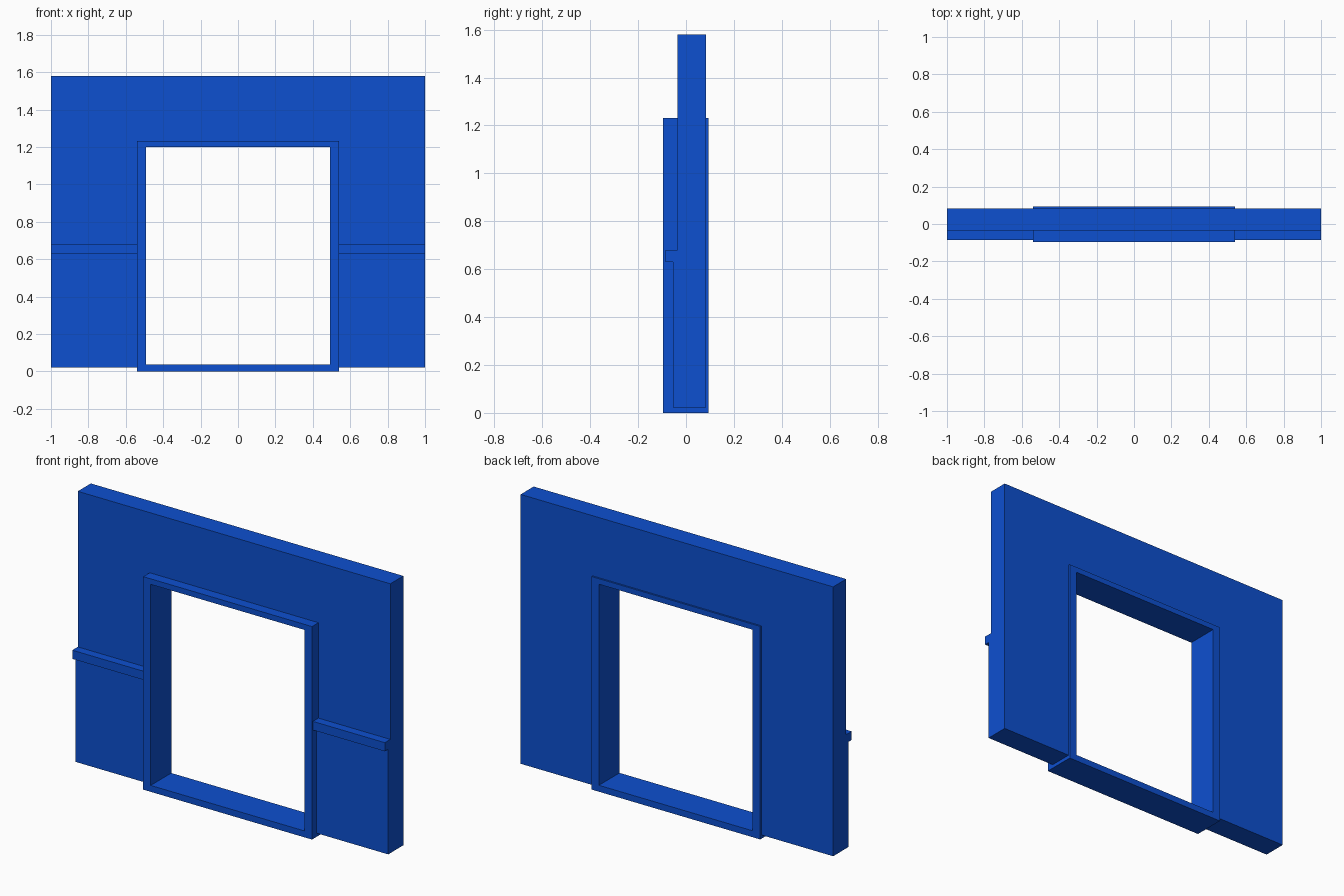
import bpy, bmesh

cube = bpy.data.objects.get("Cube")
if cube:
    bpy.data.objects.remove(cube, do_unlink=True)

# Single blue paint
blue = bpy.data.materials.new("blue_paint")
blue.use_nodes = True
colour = (0.004, 0.08, 0.63, 1)
blue.diffuse_color = colour
blue.node_tree.nodes["Principled BSDF"].inputs["Base Color"].default_value = colour


def add_object(name, bm):
    bmesh.ops.recalc_face_normals(bm, faces=bm.faces)
    mesh = bpy.data.meshes.new(name)
    bm.to_mesh(mesh)
    bm.free()
    mesh.materials.append(blue)
    obj = bpy.data.objects.new(name, mesh)
    bpy.context.collection.objects.link(obj)
    return obj


def extrude_profile(name, points, half_width):
    """Extrude a closed (y, z) profile across x."""
    bm = bmesh.new()
    face = bm.faces.new([bm.verts.new((-half_width, y, z)) for y, z in points])
    ext = bmesh.ops.extrude_face_region(bm, geom=[face])
    verts = [v for v in ext["geom"] if isinstance(v, bmesh.types.BMVert)]
    bmesh.ops.translate(bm, verts=verts, vec=(2 * half_width, 0, 0))
    return add_object(name, bm)


def rect(y0, y1, z0, z1):
    return [(y0, z0), (y1, z0), (y1, z1), (y0, z1)]


def cut(obj, half_width, profile):
    """Cut a through-opening and discard the cutter."""
    cutter = extrude_profile("opening_cutter", profile, half_width)
    cutter.hide_render = True
    mod = obj.modifiers.new("opening", "BOOLEAN")
    mod.operation = "DIFFERENCE"
    mod.solver = "EXACT"
    mod.object = cutter
    bpy.context.view_layer.objects.active = obj
    bpy.ops.object.modifier_apply(modifier=mod.name)
    bpy.data.objects.remove(cutter, do_unlink=True)


# Wall with thicker wainscot and a chair rail in its profile
wall_back, wall_front, wainscot, rail = 0.083, -0.036, -0.055, -0.086
wall = extrude_profile("wall", [
    (wall_back, 0.022), (wall_back, 1.58), (wall_front, 1.58),
    (wall_front, 0.68), (rail, 0.68), (rail, 0.63),
    (wainscot, 0.63), (wainscot, 0.022)], 1.0)
cut(wall, 0.515, rect(-0.3, 0.3, -0.2, 1.215))

# Door frame with sill, standing proud of the wall on both sides
frame = extrude_profile("door_frame", rect(-0.095, 0.093, 0, 1.232), 0.54)
cut(frame, 0.492, rect(-0.3, 0.3, 0.037, 1.2))
